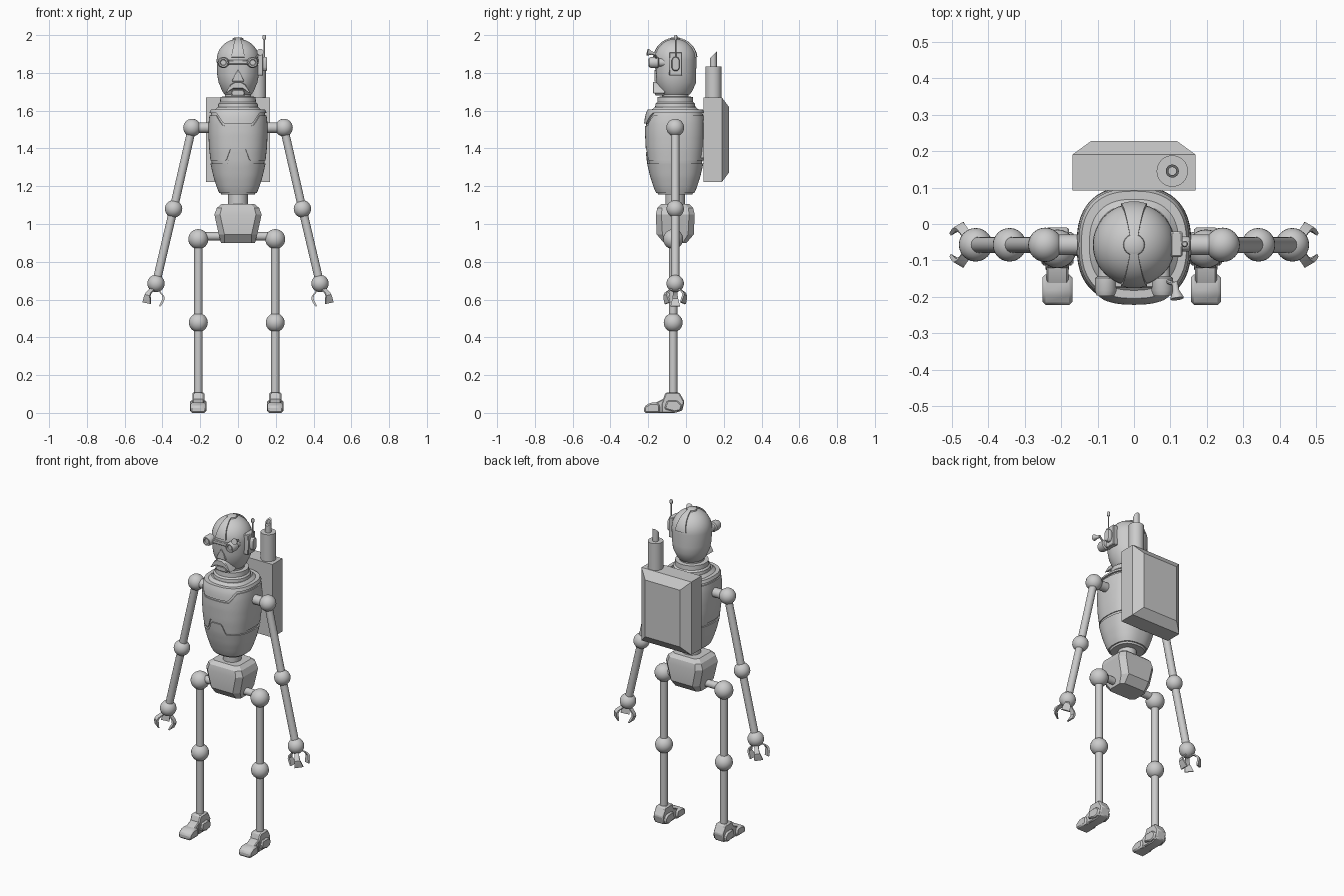
import bpy, bmesh, math
from mathutils import Vector as V

if "Cube" in bpy.data.objects:
    bpy.data.objects.remove(bpy.data.objects["Cube"])

CY = -0.057  # y of the body axis


def finish(name, bm, bevel=0.0, angle=35):
    bmesh.ops.recalc_face_normals(bm, faces=bm.faces)
    me = bpy.data.meshes.new(name)
    bm.to_mesh(me)
    bm.free()
    ob = bpy.data.objects.new(name, me)
    bpy.context.collection.objects.link(ob)
    bpy.ops.object.select_all(action='DESELECT')
    ob.select_set(True)
    bpy.context.view_layer.objects.active = ob
    bpy.ops.object.shade_smooth_by_angle(angle=math.radians(angle))
    if bevel:
        m = ob.modifiers.new("edge", 'BEVEL')
        m.width, m.segments = bevel, 1
    return ob


def loft(name, rings, caps=True, closed=False, bevel=0.0, angle=35):
    bm = bmesh.new()
    vs = [[bm.verts.new(p) for p in r] for r in rings]
    pairs = list(zip(vs, vs[1:])) + ([(vs[-1], vs[0])] if closed else [])
    for a, b in pairs:
        for i in range(len(a)):
            j = (i + 1) % len(a)
            bm.faces.new((a[i], a[j], b[j], b[i]))
    if caps and not closed:
        bm.faces.new(vs[0][::-1])
        bm.faces.new(vs[-1])
    return finish(name, bm, bevel, angle)


def tube(name, p, q, profile, n=24):
    """Turned part from p to q; profile is a list of (fraction, radius)."""
    p, q = V(p), V(q)
    rot = (q - p).to_track_quat('Z', 'Y')
    rings = [[p + (q - p) * t + rot @ V((r * math.cos(6.28319 * i / n), r * math.sin(6.28319 * i / n), 0))
              for i in range(n)] for t, r in profile]
    return loft(name, rings)


def rod(name, p, q, r, n=16):
    return tube(name, p, q, [(0, r), (1, r)], n)


def ball(name, c, r):
    bm = bmesh.new()
    bmesh.ops.create_uvsphere(bm, u_segments=24, v_segments=14, radius=r)
    bmesh.ops.translate(bm, verts=bm.verts, vec=c)
    return finish(name, bm)


def prism(name, pts, axis, a, b, bevel=0.0):
    f = (lambda d, u, v: (d, u, v)) if axis == 'x' else (lambda d, u, v: (u, d, v))
    return loft(name, [[f(d, u, v) for u, v in pts] for d in (a, b)], bevel=bevel)


def lerp(table, z):
    for (z0, a), (z1, b) in zip(table, table[1:]):
        if z <= z1:
            return a + (b - a) * max(0, z - z0) / (z1 - z0)
    return table[-1][1]


def chamfered(hx, hy, c, z):
    return [(x, CY + y, z) for x, y in ((hx, hy - c), (hx - c, hy), (c - hx, hy), (-hx, hy - c),
                                        (-hx, c - hy), (c - hx, -hy), (hx - c, -hy), (hx, c - hy))]


# Torso: rounded-square shells that follow one side profile
BODY = [(1.155, .092), (1.19, .108), (1.25, .127), (1.32, .143), (1.40, .152), (1.48, .156),
        (1.54, .155), (1.58, .149), (1.605, .138), (1.62, .11)]


def shell(name, lo, hi, off, rows=10):
    n = 96
    rings = []
    for k in range(-1, rows + 2):
        t = min(max(k / rows, 0), 1)
        o = off if 0 <= k <= rows else -0.012
        ring = []
        for i in range(n):
            a = 2 * math.pi * i / n
            c, s = math.cos(a), math.sin(a)
            cx = math.copysign(abs(c) ** .8, c)
            cy = math.copysign(abs(s) ** .8, s)
            x = abs(cx) * .155 if s < 0 else 1
            z = lo(x) + (hi(x) - lo(x)) * t
            h = lerp(BODY, z) + o
            ring.append((cx * h, CY + cy * h * 1.02, z))
        rings.append(ring)
    loft(name, rings)


def notch(base, rise, x0, x1):
    return lambda x: base + rise * min(1, max(0, (x1 - x) / (x1 - x0)))


shell("torso_core", lambda x: 1.155, lambda x: 1.62, -.004, 14)
shell("belly_shell", lambda x: 1.165, notch(1.32, .06, .035, .06), .003)
shell("chest_shell", notch(1.335, .06, .042, .067), notch(1.575, -.055, .08, .12), .001)
shell("shoulder_yoke", notch(1.588, -.055, .075, .115), lambda x: 1.605, .006, 4)

# Neck, waist and pelvis
tube("neck_collar", (0, CY, 1.61), (0, CY, 1.70), [(0, .108), (.3, .104), (.4, .095), (.7, .093), (.72, .07), (1, .07)], 32)
tube("waist", (0, CY, 1.08), (0, CY, 1.16), [(0, .052), (1, .052)])
loft("pelvis", [chamfered(*r) for r in ((.088, .075, .02, 1.105), (.112, .095, .025, 1.085), (.125, .103, .03, 1.05),
                                        (.102, .098, .03, .945), (.09, .06, .02, .90))], angle=20)

# Head: dome on a tapering skull with a flattened face
HEAD = [(1.685, .07), (1.70, .082), (1.75, .103), (1.79, .110), (1.867, .113)]
HEAD += [(1.867 + .113 * math.sin(a * .1745), .113 * math.cos(a * .1745)) for a in range(1, 9)] + [(1.98, .004)]
head = []
for z, r in HEAD:
    ring = []
    for i in range(48):
        a = 2 * math.pi * i / 48
        back = 1.08 if z < 1.76 and math.sin(a) > .2 else 1
        y = r * back * math.sin(a)
        ring.append((r * math.cos(a), CY + (max(y, -.1) if z < 1.84 else y), z))
    head.append(ring)
loft("head", head)

# Flared bands over the dome, front and back, with a centre cap
for s, nm in ((-1, "front"), (1, "back")):
    rings = []
    for k in range(10):
        p = .2 + k * .137
        w = .011 + .025 * k / 9
        ring = []
        for r, sx in ((.120, -1), (.120, -.4), (.120, .4), (.120, 1), (.108, 1), (.108, -1)):
            x = sx * w
            d = math.sqrt(r * r - x * x)
            ring.append((x, CY + s * d * math.sin(p), 1.867 + d * math.cos(p)))
        rings.append(ring)
    loft("dome_band_" + nm, rings)
tube("dome_cap", (0, CY, 1.965), (0, CY, 1.987), [(0, .032), (.8, .028), (1, .02)])

# Goggles
for s in (-1, 1):
    tube("goggle", (s * .076, -.10, 1.855), (s * .078, -.197, 1.855),
         [(0, .022), (.45, .022), (.5, .03), (.85, .03), (1, .024), (1, .017), (.92, .014)])
prism("goggle_bridge", [(-.06, 1.845), (.06, 1.845), (.06, 1.868), (-.06, 1.868)], 'y', -.175, -.14, .004)
rod("side_scope_arm", (.085, -.155, 1.87), (.112, -.165, 1.9), .006, 8)
tube("side_scope", (.112, -.16, 1.90), (.118, -.205, 1.91), [(0, .008), (.5, .009), (.9, .018), (1, .018)], 16)

# Nose and mouth guard
prism("nose", [(-.034, 1.755), (.034, 1.755), (0, 1.818)], 'y', -.168, -.13, .003)
prism("mouth_guard", [(-.068, 1.69), (-.04, 1.738), (-.018, 1.752), (.018, 1.752), (.04, 1.738), (.068, 1.69),
                      (.04, 1.705), (.025, 1.715), (-.025, 1.715), (-.04, 1.705)], 'y', -.176, -.11, .004)
prism("chin", [(-.03, 1.712), (.03, 1.712), (.04, 1.68), (-.04, 1.68)], 'y', -.165, -.06, .005)

# Ear unit and antenna on one side
prism("ear_plate", [(-.09, 1.785), (-.02, 1.785), (-.02, 1.91), (-.09, 1.91)], 'x', .10, .133, .004)
prism("ear_speaker", [(-.066, 1.81), (-.044, 1.81), (-.034, 1.825), (-.034, 1.87), (-.044, 1.885),
                      (-.066, 1.885), (-.076, 1.87), (-.076, 1.825)], 'x', .12, .153, .004)
rod("antenna", (.139, -.055, 1.86), (.139, -.055, 1.99), .004, 8)
tube("antenna_tip", (.139, -.055, 1.975), (.139, -.055, 2.0), [(0, .006), (.2, .009), (.8, .009), (1, .006)], 12)

# Backpack with chamfered rear and exhaust stack
def rect(hx, z0, z1, y):
    return [(-hx, y, z0), (hx, y, z0), (hx, y, z1), (-hx, y, z1)]


loft("backpack", [rect(.169, 1.222, 1.67, .092), rect(.169, 1.222, 1.67, .19), rect(.118, 1.272, 1.62, .227)], angle=10)
prism("backpack_mount", [(-.08, 1.35), (.08, 1.35), (.08, 1.55), (-.08, 1.55)], 'y', .05, .1)
rod("stack", (.105, .145, 1.66), (.105, .145, 1.835), .043, 32)
pipe = []
for r, top in ((.018, 0), (.018, 1), (.011, 1), (.011, 0)):
    pipe.append([(.105 + r * math.cos(i * math.pi / 8), .145 + r * math.sin(i * math.pi / 8),
                  1.895 + math.sin(i * math.pi / 8) * r if top else 1.825) for i in range(16)])
loft("stack_pipe", pipe, closed=True)

# Arms with three-fingered claws
for s in (-1, 1):
    sh, el, wr = V((s * .243, CY, 1.51)), V((s * .341, CY, 1.08)), V((s * .434, CY, .685))
    rod("shoulder_bar", (s * .13, CY, 1.51), sh, .028)
    for nm, p, r in (("shoulder", sh, .047), ("elbow", el, .046), ("wrist", wr, .046)):
        ball(nm + "_ball", p, r)
    rod("upper_arm", sh, el, .022)
    rod("forearm", el, wr, .022)
    d = (wr - el).normalized()
    out = V((0, 1, 0)).cross(d) * -1
    out = out if out.x * s > 0 else -out
    for a in (60, 180, 300):
        a = math.radians(a)
        rad = out * math.cos(a) + V((0, 1, 0)) * math.sin(a)
        side = d.cross(rad)
        rings = []
        for r, l, w, t in ((.02, .03, .012, .006), (.051, .054, .013, .006), (.058, .07, .015, .006),
                           (.054, .088, .02, .006), (.047, .113, .025, .004)):
            c = wr + rad * r + d * l
            rings.append([c + side * w * u + rad * t * v for u, v in ((-1, -1), (1, -1), (1, 1), (-1, 1))])
        loft("claw_finger", rings)

# Legs and feet
rod("hip_bar", (-.21, -.065, .935), (.197, -.065, .935), .022)
for x in (-.21, .197):
    hip, knee, ankle = (x, -.068, .92), (x, -.068, .478), (x, -.068, .07)
    ball("hip_ball", hip, .053)
    ball("knee_ball", knee, .05)
    rod("thigh", hip, knee, .022)
    rod("shin", knee, ankle, .022)
    prism("ankle_block", [(-.13, .05), (-.108, .108), (-.035, .108), (-.008, .06), (-.02, .012), (-.06, .0), (-.13, .0)],
          'x', x - .032, x + .032, .006)
    prism("ankle_plate", [(-.115, .02), (-.10, .065), (-.045, .065), (-.02, .04), (-.03, .012), (-.06, .005)],
          'x', x - .044, x + .044, .006)
    prism("foot_bridge", [(-.17, 0), (-.17, .05), (-.12, .075), (-.09, .075), (-.09, 0)], 'x', x - .03, x + .03, .005)
    prism("toe", [(-.222, 0), (-.222, .034), (-.19, .054), (-.148, .054), (-.138, .04), (-.138, 0)],
          'x', x - .041, x + .041, .012)
